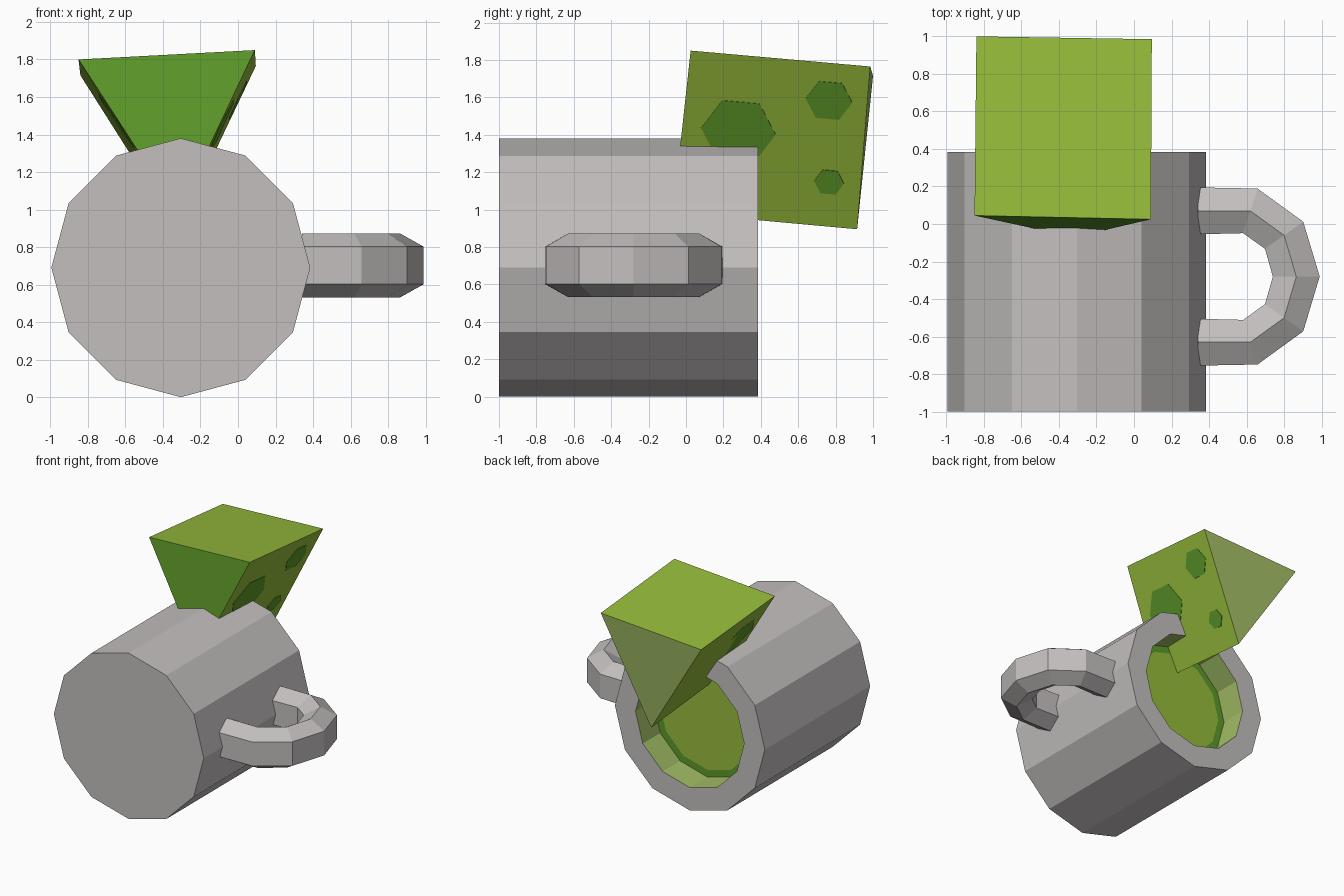
import bpy, bmesh, math
from mathutils import Vector

if "Cube" in bpy.data.objects:
    bpy.data.objects.remove(bpy.data.objects["Cube"])


def material(name, rgb):
    m = bpy.data.materials.new(name)
    m.use_nodes = True
    col = (*rgb, 1)
    m.diffuse_color = col
    bsdf = next(n for n in m.node_tree.nodes if n.type == 'BSDF_PRINCIPLED')
    bsdf.inputs["Base Color"].default_value = col
    bsdf.inputs["Roughness"].default_value = 0.8
    return m


GRAY = material("warm gray", (0.55, 0.52, 0.52))
OLIVE = material("lime green", (0.305, 0.50, 0.044))
DARK = material("dark green", (0.112, 0.32, 0.022))
PALE = material("pale green", (0.36, 0.51, 0.13))


def finish(name, bm, mats, recalc=True):
    if recalc:
        bmesh.ops.recalc_face_normals(bm, faces=bm.faces)
    mesh = bpy.data.meshes.new(name)
    bm.to_mesh(mesh)
    bm.free()
    for m in mats:
        mesh.materials.append(m)
    obj = bpy.data.objects.new(name, mesh)
    bpy.context.collection.objects.link(obj)
    return obj


def loft(bm, rings):
    """Join consecutive vertex rings with quads and cap both ends."""
    bands = []
    n = len(rings[0])
    for a, b in zip(rings, rings[1:]):
        bands.append([bm.faces.new((a[i], a[(i + 1) % n], b[(i + 1) % n], b[i]))
                      for i in range(n)])
    caps = [bm.faces.new(rings[0]), bm.faces.new(rings[-1])]
    return bands, caps


# Mug lying on its side: 12-sided shell, lining and filling
SIDES = 12
CENTRE = Vector((-0.305, 0, 0.69))
profile = [(0.69, -1.0), (0.69, 0.385), (0.50, 0.385), (0.50, 0.155), (0.44, 0.155)]
bm = bmesh.new()
rings = []
for r, y in profile:
    angles = [2 * math.pi * i / SIDES for i in range(SIDES)]
    rings.append([bm.verts.new(CENTRE + Vector((r * math.sin(a), y, r * math.cos(a))))
                  for a in angles])
bands, caps = loft(bm, rings)
for f in bands[2]:
    f.material_index = 1      # lining
for f in bands[3]:
    f.material_index = 2      # dark ring
caps[1].material_index = 3    # filling
finish("mug", bm, [GRAY, PALE, DARK, OLIVE])

# Handle: hexagonal section swept along a horizontal loop
path = [(0.34, 0.07), (0.62, 0.07), (0.80, -0.06), (0.865, -0.28),
        (0.80, -0.50), (0.62, -0.63), (0.34, -0.63)]
section = [(0.125, 0.1), (0, 0.17), (-0.125, 0.1),
           (-0.125, -0.1), (0, -0.17), (0.125, -0.1)]
points = [Vector((x, y, 0.702)) for x, y in path]
bm = bmesh.new()
rings = []
for i, p in enumerate(points):
    before = (p - points[i - 1]).normalized() if i else Vector((1, 0, 0))
    after = (points[i + 1] - p).normalized() if i + 1 < len(points) else Vector((-1, 0, 0))
    t = (before + after).normalized()
    side = Vector((-t.y, t.x, 0))
    rings.append([bm.verts.new(p + side * s + Vector((0, 0, h))) for s, h in section])
loft(bm, rings)
finish("handle", bm, [GRAY])

# Wedge stuck into the mug, point downwards
right_front, right_back = Vector((0.09, 0.025, 1.85)), Vector((0.095, 0.985, 1.765))
left_front, left_back = Vector((-0.85, 0.045, 1.80)), Vector((-0.84, 1.0, 1.715))
tip_front, tip_back = Vector((-0.32, -0.07, 0.985)), Vector((-0.32, 0.915, 0.895))
bm = bmesh.new()
front = [bm.verts.new(v) for v in (right_front, left_front, tip_front)]
back = [bm.verts.new(v) for v in (right_back, left_back, tip_back)]
bands, caps = loft(bm, [front, back])
caps[0].material_index = 1    # front end
caps[1].material_index = 2    # back end
finish("wedge", bm, [OLIVE, DARK, PALE])


# Hexagonal spots on the sloping sides of the wedge
def spot(name, corner, along, down, u, v, radius, out):
    e, d = along - corner, down - corner
    centre = corner + e * u + d * v
    ex = e.normalized()
    normal = e.cross(d).normalized()
    if normal.x * out < 0:
        normal = -normal
    ey = normal.cross(ex)
    bm = bmesh.new()
    rings = []
    for lift in (-0.002, 0.003):
        rings.append([bm.verts.new(centre + normal * lift + radius *
                      (ex * math.cos(a) + ey * math.sin(a)))
                      for a in (math.pi * k / 3 for k in range(6))])
    loft(bm, rings)
    finish(name, bm, [DARK])


for label, u, v, r in (("large", 0.312, 0.467, 0.2), ("medium", 0.793, 0.23, 0.125),
                       ("small", 0.843, 0.73, 0.08)):
    spot("left_spot_" + label, right_front, right_back, tip_front, u, v, r, 1)
for label, u, v, r in (("large", 0.26, 0.38, 0.2), ("medium", 0.744, 0.655, 0.12)):
    spot("right_spot_" + label, left_front, left_back, tip_front, u, v, r, -1)
